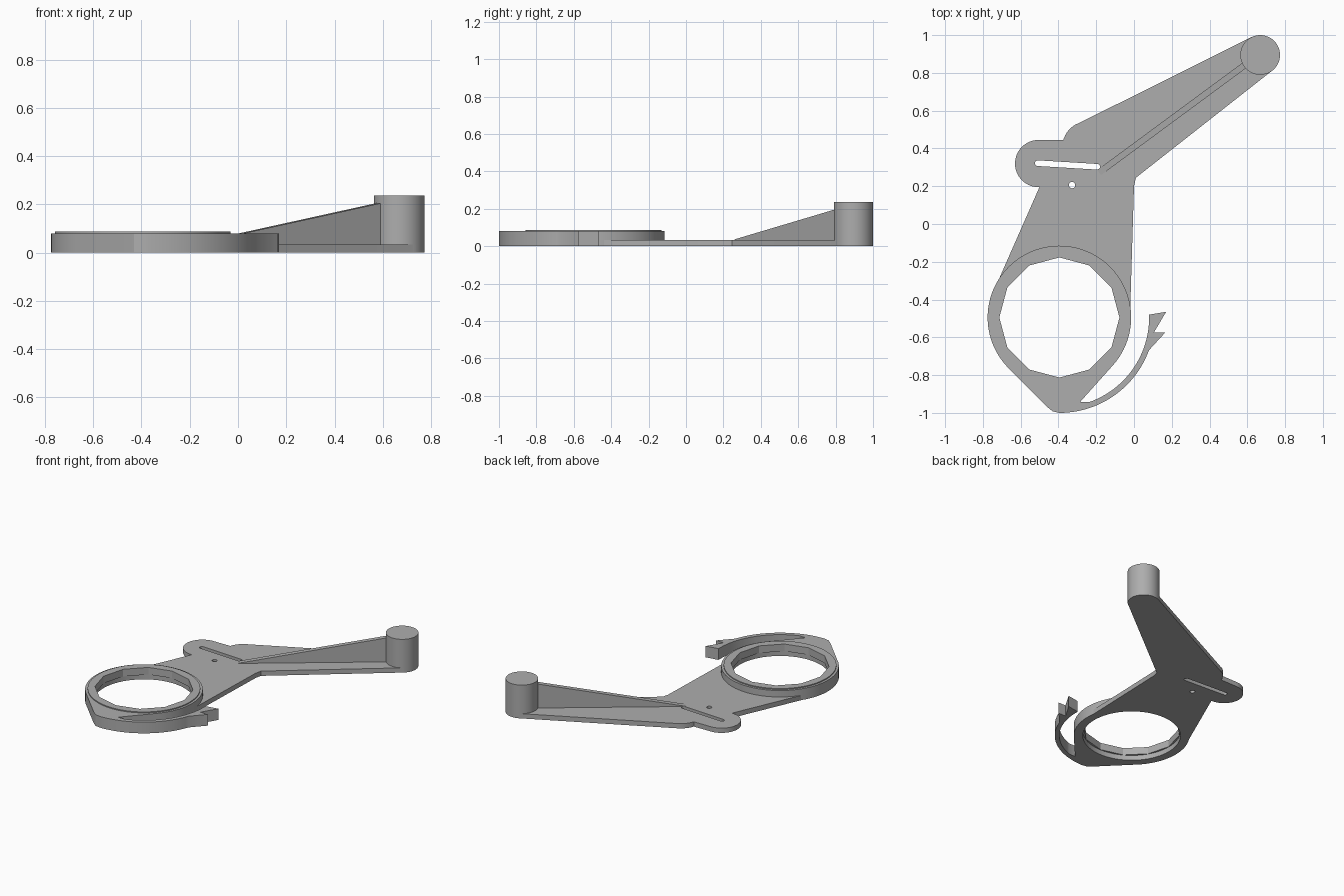
import bpy, bmesh
from math import cos, sin, radians, atan2, hypot
from mathutils import Matrix, Vector

cube = bpy.data.objects.get("Cube")
if cube:
    bpy.data.objects.remove(cube, do_unlink=True)

grey = bpy.data.materials.new("plain grey")
grey.use_nodes = True
colour = (0.42, 0.42, 0.42, 1)
grey.diffuse_color = colour
grey.node_tree.nodes["Principled BSDF"].inputs["Base Color"].default_value = colour

RING = (-0.395, -0.495)
POST = (0.668, 0.895)


def arc(centre, radius, start, end, steps=16):
    """Points along an arc, angles in degrees."""
    angles = [radians(start + (end - start) * i / steps) for i in range(steps + 1)]
    return [(centre[0] + radius * cos(a), centre[1] + radius * sin(a)) for a in angles]


def circle(centre, radius, sides):
    return arc(centre, radius, 0, 360, sides)[:-1]


def prism(name, outline, bottom, top):
    """Extrude a flat outline upwards."""
    bm = bmesh.new()
    face = bm.faces.new([bm.verts.new((x, y, bottom)) for x, y in outline])
    moved = bmesh.ops.extrude_face_region(bm, geom=[face])["geom"]
    verts = [v for v in moved if isinstance(v, bmesh.types.BMVert)]
    bmesh.ops.translate(bm, verts=verts, vec=(0, 0, top - bottom))
    bmesh.ops.recalc_face_normals(bm, faces=bm.faces)
    mesh = bpy.data.meshes.new(name)
    bm.to_mesh(mesh)
    bm.free()
    mesh.materials.append(grey)
    obj = bpy.data.objects.new(name, mesh)
    bpy.context.collection.objects.link(obj)
    return obj


def activate(obj):
    bpy.ops.object.select_all(action="DESELECT")
    obj.select_set(True)
    bpy.context.view_layer.objects.active = obj


def cut(obj, cutters):
    activate(obj)
    for cutter in cutters:
        mod = obj.modifiers.new("cut", "BOOLEAN")
        mod.operation, mod.solver, mod.object = "DIFFERENCE", "EXACT", cutter
        bpy.ops.object.modifier_apply(modifier=mod.name)


# Ring body, pointed foot and sprung clip arm share one outline
clip_outline = (
    arc(RING, 0.38, -41, 223, 72)
    + [(-0.46, -0.968), (-0.43, -0.992)]
    + arc(RING, 0.505, -90, -20, 24)
    + [(0.165, -0.575), (0.105, -0.575), (0.17, -0.465), (0.08, -0.48)]
    + arc(RING, 0.475, -3, -70, 24)
    + [(-0.285, -0.942)]
)
ring_body = prism("ring_body", clip_outline, 0, 0.08)
ring_lip = prism("ring_lip", circle(RING, 0.364, 72), 0.04, 0.087)

# Thin base plate with a rounded ear and a long tapering arm
plate_outline = (
    [(-0.02, -0.45), (0.0, 0.2), (0.01, 0.245), (0.733, 0.813)]
    + arc(POST, 0.105, -50, 117, 24)
    + [(-0.3, 0.53)]
    + arc((-0.24, 0.405), 0.14, 118, 163, 8)
    + arc((-0.505, 0.32), 0.125, 88, 272, 32)
    + [(-0.71, -0.28), (-0.72, -0.45)]
)
base_plate = prism("base_plate", plate_outline, 0, 0.034)

# Solid post at the arm end
post = prism("post", circle(POST, 0.105, 64), 0, 0.237)

# Sloping rib: side profile extruded flat, then stood on the plate
start, end = Vector((-0.185, 0.272)), Vector((0.62, 0.866))
run = end - start
length, half = hypot(*run), 0.017
rib = prism("rib", [(0, 0.02), (length, 0.02), (length, 0.213), (0, 0.036)], -half, half)
rib.data.transform(
    Matrix.Translation((start.x, start.y, 0))
    @ Matrix.Rotation(atan2(run.y, run.x), 4, "Z")
    @ Matrix.Rotation(radians(90), 4, "X")
)

# Twelve-sided bore with a round recess underneath
bore = prism("bore_cutter", circle(RING, 0.318, 12), -0.1, 0.2)
recess = prism("recess_cutter", circle(RING, 0.321, 72), -0.1, 0.036)

# Adjustment slot and pin hole
a, b = Vector((-0.51, 0.322)), Vector((-0.195, 0.303))
tilt = atan2(b.y - a.y, b.x - a.x) * 57.2958
slot_outline = arc(a, 0.015, tilt + 90, tilt + 270, 8) + arc(b, 0.015, tilt - 90, tilt + 90, 8)
slot = prism("slot_cutter", slot_outline, -0.1, 0.2)
pin = prism("pin_cutter", circle((-0.328, 0.206), 0.017, 24), -0.1, 0.2)

cut(ring_body, [bore, recess])
cut(ring_lip, [bore])
cut(base_plate, [bore, recess, slot, pin])
for cutter in (bore, recess, slot, pin):
    bpy.data.objects.remove(cutter, do_unlink=True)

for part in (ring_body, ring_lip, base_plate, post):
    activate(part)
    bpy.ops.object.shade_smooth_by_angle(angle=radians(22))
